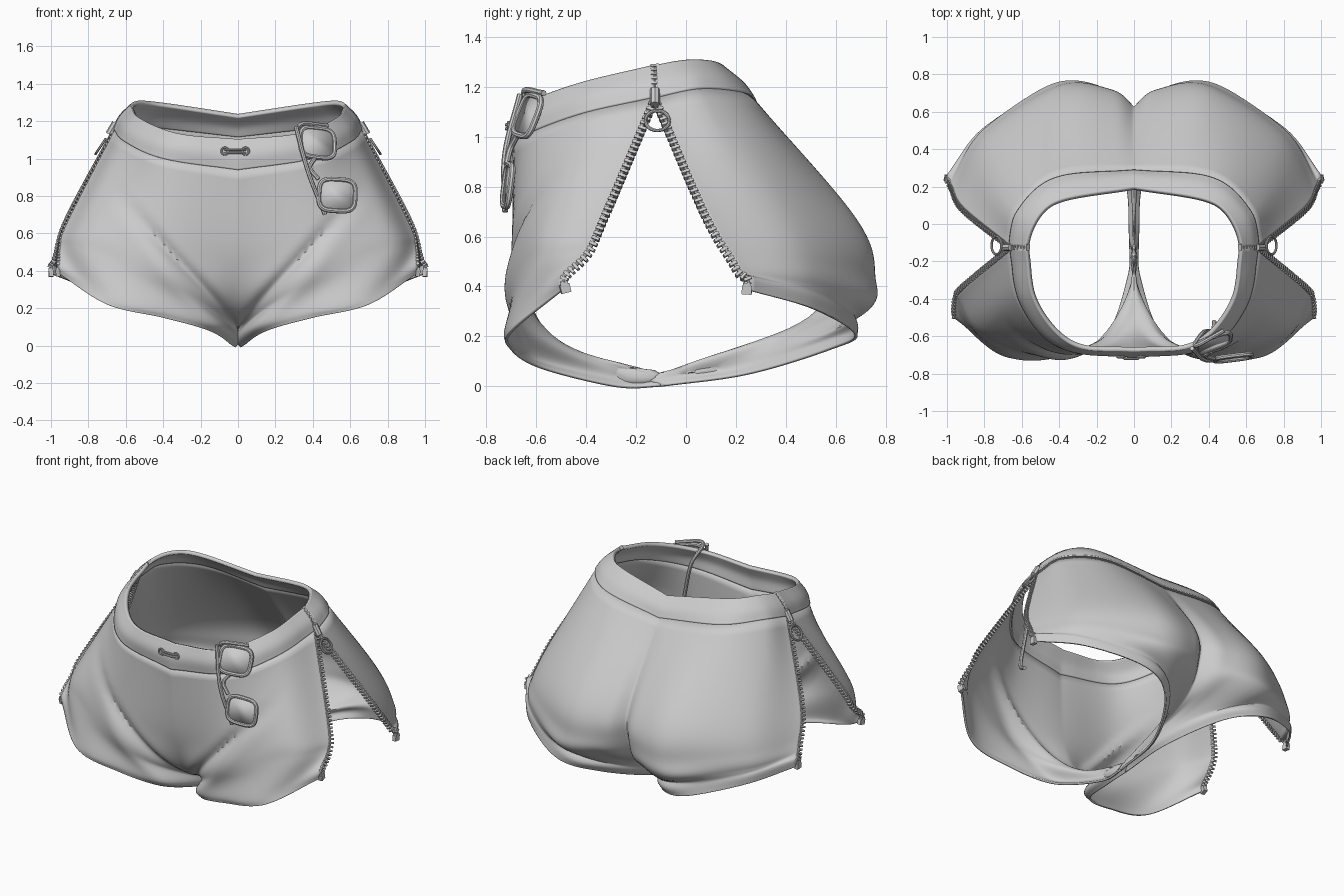
import bpy, bmesh, math
from mathutils import Vector as V, Matrix

if "Cube" in bpy.data.objects:
    bpy.data.objects.remove(bpy.data.objects["Cube"])


def spline(pts, per=10):
    # Catmull-Rom curve through the points
    p = [V(q) for q in pts]
    p = [2 * p[0] - p[1]] + p + [2 * p[-1] - p[-2]]
    out = []
    for a, b, c, d in zip(p, p[1:], p[2:], p[3:]):
        for k in range(per):
            t = k / per
            out.append(0.5 * (2 * b + (c - a) * t + (2 * a - 5 * b + 4 * c - d) * t * t
                              + (3 * b - a - 3 * c + d) * t ** 3))
    return out + [p[-2]]


def resample(pts, n):
    # even spacing along a polyline
    acc = [0]
    for a, b in zip(pts, pts[1:]):
        acc.append(acc[-1] + (b - a).length)
    out, k = [], 0
    for i in range(n):
        s = acc[-1] * i / (n - 1)
        while k < len(pts) - 2 and acc[k + 1] < s:
            k += 1
        out.append(pts[k].lerp(pts[k + 1], min(1, (s - acc[k]) / max(1e-9, acc[k + 1] - acc[k]))))
    return out


def finish(name, me, mirror=False, thick=0):
    ob = bpy.data.objects.new(name, me)
    bpy.context.collection.objects.link(ob)
    if mirror:
        ob.modifiers.new("Mirror", 'MIRROR').merge_threshold = 0.002
    if thick:
        s = ob.modifiers.new("Thickness", 'SOLIDIFY')
        s.thickness, s.offset = thick, 0
    bpy.ops.object.select_all(action='DESELECT')
    ob.select_set(True)
    bpy.context.view_layer.objects.active = ob
    bpy.ops.object.shade_smooth_by_angle(angle=math.radians(40))


def cloth(name, rows, flip, thick, shape=None, n=64, per=9):
    # lofted half panel through the rows, mirrored; returns its side edge
    rows = [resample(spline(r), n) for r in rows]
    cols = [spline([r[j] for r in rows], per) for j in range(n)]
    if shape:
        cols = [[shape(p) for p in c] for c in cols]
    m = len(cols[0])
    fs = []
    for j in range(n - 1):
        for i in range(m - 1):
            f = (j * m + i, (j + 1) * m + i, (j + 1) * m + i + 1, j * m + i + 1)
            fs.append(f[::-1] if flip else f)
    me = bpy.data.meshes.new(name)
    me.from_pydata([p for c in cols for p in c], [], fs)
    finish(name, me, True, thick)
    return cols[-1]


def tube(name, pts, r, cyclic=False, mirror=False):
    cu = bpy.data.curves.new(name, 'CURVE')
    cu.dimensions, cu.bevel_depth, cu.bevel_resolution, cu.use_fill_caps = '3D', r, 2, True
    sp = cu.splines.new('POLY')
    sp.points.add(len(pts) - 1)
    for q, p in zip(sp.points, pts):
        q.co = (*p, 1)
    sp.use_cyclic_u = cyclic
    tmp = bpy.data.objects.new("tmp", cu)
    me = bpy.data.meshes.new_from_object(tmp)
    bpy.data.objects.remove(tmp)
    finish(name, me, mirror)


def ring(name, c, u, v, ru, rv, r, power=1.0, mirror=False, n=32):
    # closed round or rounded-square loop in the plane of u and v
    f = lambda x: math.copysign(abs(x) ** power, x)
    angles = [2 * math.pi * k / n for k in range(n)]
    pts = [V(c) + V(u) * ru * f(math.cos(a)) + V(v) * rv * f(math.sin(a)) for a in angles]
    tube(name, pts, r, True, mirror)
    return pts


def above_hem(hem):
    # row just over the hem; meets the centre line under the crotch
    return [V((max(0, x - .03) if x < .8 else x, y, z + .05)) for x, y, z in hem]


def band(rows):
    # waistband rows with a soft outward bulge
    a, b = (resample(spline(r), 12) for r in rows[:2])
    mid = []
    for p, q in zip(a, b):
        c = (p + q) / 2
        mid.append(c + (c - V((0, -.25, c.z))).normalized() * .016)
    return [a, mid, b]


def groin_fold(p):
    # diagonal fold between belly and thigh
    d = (p.z - .12 - 1.05 * p.x) / 1.45
    fade = max(0, min(1, p.x / .1)) * max(0, min(1, (.72 - p.x) / .35))
    return p + V((0, fade * (.03 * math.exp(-(d / .03) ** 2) - .012 * math.exp(-((d + .09) / .05) ** 2)), 0))


# Half profiles from centre to side zip: waist, band seam, thigh, groin, hem
front = [
    [(0, -.67, 1.1), (.32, -.64, 1.13), (.52, -.42, 1.21), (.57, -.13, 1.28)],
    [(0, -.7, .94), (.4, -.65, 1), (.6, -.42, 1.09), (.655, -.13, 1.155)],
    [(0, -.66, .45), (.42, -.69, .58), (.76, -.56, .67), (.91, -.34, .66)],
    [(0, -.51, .17), (.14, -.62, .25), (.42, -.71, .37), (.8, -.6, .5), (.95, -.4, .53)]]
front_hem = [(.02, -.1, 0), (.03, -.28, 0), (.15, -.59, .08), (.4, -.7, .15), (.7, -.7, .22), (.96, -.49, .39)]

# Waist, band seam, upper seat, fullest seat, under seat, hem
back = [
    [(0, .19, 1.23), (.4, .12, 1.29), (.53, 0, 1.3), (.57, -.12, 1.28)],
    [(0, .28, 1.12), (.42, .24, 1.17), (.62, .06, 1.19), (.66, -.12, 1.155)],
    [(0, .575, .68), (.12, .65, .67), (.4, .66, .67), (.76, .41, .68), (.91, .08, .69)],
    [(0, .61, .47), (.12, .71, .45), (.4, .74, .44), (.8, .49, .48), (.97, .19, .5)],
    [(0, .46, .25), (.12, .64, .31), (.4, .73, .32), (.8, .5, .4), (.985, .22, .45)]]
back_hem = [(.02, -.1, 0), (.05, .25, .05), (.24, .58, .15), (.48, .68, .21), (.8, .51, .31), (1, .25, .385)]

edges = {}
for side, rows, hem, flip, shape in (("front", front, front_hem, True, groin_fold),
                                     ("back", back, back_hem, False, None)):
    e1 = cloth(side + "_waistband", band(rows), flip, .024)
    e2 = cloth(side + "_panel", rows[1:] + [above_hem(hem), hem], flip, .012, shape)
    edges[side] = e1 + e2[1:]

# Side zips: tape, teeth and end stop along each open edge
for side, edge in edges.items():
    tube(side + "_zip_tape", resample(edge, 40), .008, mirror=True)
    pts = resample(edge, 48)
    bm = bmesh.new()
    for i, p in enumerate(pts):
        t = (pts[min(i + 1, 47)] - pts[max(i - 1, 0)]).normalized()
        w = t.cross(V((.85, 0, .5))).normalized()
        if w.y * (-1 if side == "back" else 1) < 0:
            w = -w
        size = (.035, .04, .025) if i == 47 else (.012, .032, .024)
        rot = Matrix((t, w, t.cross(w))).transposed().to_4x4()
        bmesh.ops.create_cube(bm, size=1, matrix=Matrix.Translation(p + w * .006) @ rot @ Matrix.Diagonal((*size, 1)))
    bmesh.ops.recalc_face_normals(bm, faces=bm.faces)
    me = bpy.data.meshes.new(side + "_zip_teeth")
    bm.to_mesh(me)
    finish(side + "_zip_teeth", me, True)

# Zip sliders and pull rings
tube("zip_slider", [(.655, -.125, 1.19), (.69, -.125, 1.13)], .02, mirror=True)
ring("zip_pull_ring", (.735, -.115, 1.065), (0, 1, 0), (.55, 0, -.83), .048, .048, .007, mirror=True)

# Drawstring eyelets and cord at the front
for i, x in enumerate((-.07, .04)):
    ring(f"eyelet_{i + 1}", (x, -.712, 1.04), (1, 0, 0), (0, 0, 1), .018, .018, .006)
    z = 1.032 + .016 * i
    tube(f"drawstring_{i + 1}", [(-.07, -.705, z), (-.05, -.72, z), (.02, -.72, z), (.04, -.705, z)], .007)

# Sunglasses hooked over the waistband: frames, lenses, bridge, arms
for nm, c, b, a in (("upper", (.425, -.635, 1.085), V((.92, .34, -.1)), V((.13, -.3, -.9))),
                    ("lower", (.53, -.715, .805), V((.98, .12, -.06)), V((.16, -.1, -.98)))):
    b.normalize()
    a = (a - b * a.dot(b)).normalized()
    pts = ring(nm + "_lens_frame", c, b, a, .098, .085, .013, .55, n=40)
    me = bpy.data.meshes.new(nm + "_lens")
    me.from_pydata(pts, [], [list(range(len(pts)))])
    finish(nm + "_lens", me, thick=.008)
tube("bridge", spline([(.41, -.68, 1), (.385, -.705, .95), (.43, -.72, .89)]), .012)
tube("outer_arm", spline([(.31, -.665, 1.17), (.375, -.725, .93), (.465, -.725, .7)]), .012)
tube("inner_arm", spline([(.48, -.57, 1.175), (.33, -.65, 1.18), (.37, -.58, 1.05), (.42, -.57, .8), (.43, -.52, .75)]), .012)
